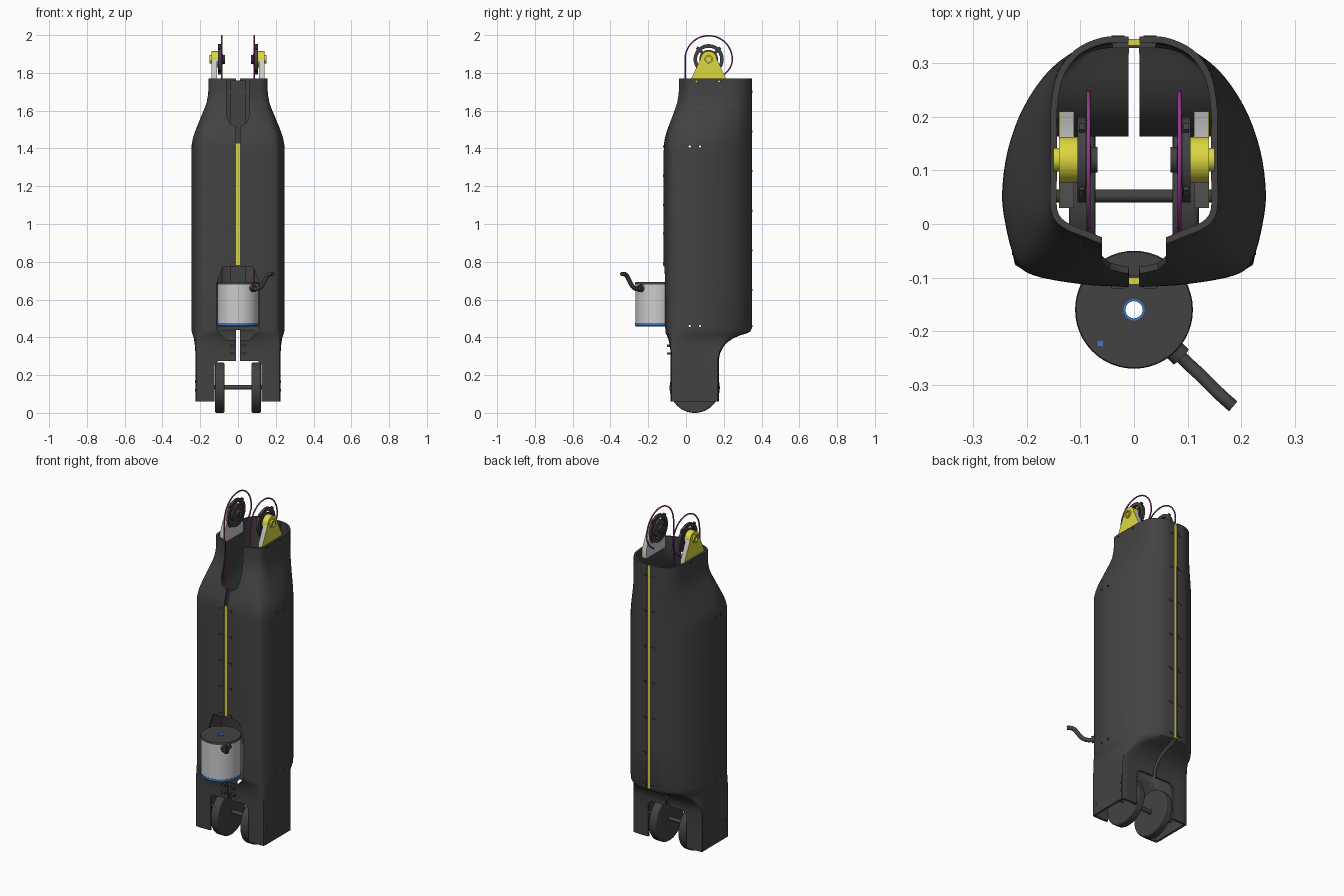
import bpy, bmesh
from math import sin, cos, pi, radians
from mathutils import Vector, Matrix

if "Cube" in bpy.data.objects:
    bpy.data.objects.remove(bpy.data.objects["Cube"])


def mat(name, rgb):
    m = bpy.data.materials.new(name)
    m.diffuse_color = (*rgb, 1)
    m.use_nodes = True
    m.node_tree.nodes["Principled BSDF"].inputs["Base Color"].default_value = m.diffuse_color
    return m


DARK = mat("dark", (0.055, 0.055, 0.055))
YELLOW = mat("yellow", (0.72, 0.68, 0.05))
PURPLE = mat("purple", (0.32, 0.04, 0.28))
BLUE = mat("blue", (0.04, 0.2, 0.6))


def finish(name, bm, m=None, mirror=False, bevel=0):
    bmesh.ops.recalc_face_normals(bm, faces=bm.faces)
    me = bpy.data.meshes.new(name)
    bm.to_mesh(me)
    bm.free()
    ob = bpy.data.objects.new(name, me)
    bpy.context.collection.objects.link(ob)
    if m:
        me.materials.append(m)
    if bevel:
        b = ob.modifiers.new("bevel", 'BEVEL')
        b.width, b.segments = bevel, 3
    if mirror:
        ob.modifiers.new("mirror", 'MIRROR').use_mirror_merge = False
    return ob


def add_prism(bm, pts, axis, a, b):
    # pts are (y,z) for axis x, (x,z) for axis y
    def co(p, d):
        return (d, p[0], p[1]) if axis == 'x' else (p[0], d, p[1])
    lo = [bm.verts.new(co(p, a)) for p in pts]
    hi = [bm.verts.new(co(p, b)) for p in pts]
    bm.faces.new(lo)
    bm.faces.new(hi[::-1])
    for i in range(len(pts)):
        j = (i + 1) % len(pts)
        bm.faces.new((lo[i], hi[i], hi[j], lo[j]))


def circle(y, z, r, n=32, a0=0, a1=2 * pi):
    full = abs(a1 - a0 - 2 * pi) < 1e-6
    k = n if full else n - 1
    return [(y + r * cos(a0 + (a1 - a0) * i / k), z + r * sin(a0 + (a1 - a0) * i / k)) for i in range(n)]


def prism(name, pts, axis, a, b, m=None, **kw):
    bm = bmesh.new()
    add_prism(bm, pts, axis, a, b)
    return finish(name, bm, m, **kw)


def rect(a, b, c, d):
    return [(a, c), (b, c), (b, d), (a, d)]


def lathe(name, prof, centre, axis, m=None, n=48, mirror=False):
    # closed (radius, height) profile spun round the axis
    bm = bmesh.new()
    rings = []
    for i in range(n):
        c, s = cos(2 * pi * i / n), sin(2 * pi * i / n)
        rings.append([bm.verts.new(Vector(centre) + Vector((h, r * c, r * s) if axis == 'x' else (r * c, r * s, h)))
                      for r, h in prof])
    for i in range(n):
        p, q = rings[i], rings[(i + 1) % n]
        for j in range(len(prof)):
            k = (j + 1) % len(prof)
            bm.faces.new((p[j], q[j], q[k], p[k]))
    return finish(name, bm, m, mirror)


def tube(name, pts, r, m):
    cu = bpy.data.curves.new(name, 'CURVE')
    cu.dimensions, cu.bevel_depth, cu.bevel_resolution, cu.use_fill_caps = '3D', r, 3, True
    sp = cu.splines.new('POLY')
    sp.points.add(len(pts) - 1)
    for p, c in zip(sp.points, pts):
        p.co = (*c, 1)
    sp.use_smooth = True
    cu.materials.append(m)
    ob = bpy.data.objects.new(name, cu)
    bpy.context.collection.objects.link(ob)


def spline(pts, n):
    p = [Vector(v) for v in pts]
    p = [2 * p[0] - p[1]] + p + [2 * p[-1] - p[-2]]
    out = []
    for i in range(1, len(p) - 2):
        a, b, c, d = p[i - 1:i + 3]
        for k in range(n):
            t = k / n
            out.append(0.5 * (2 * b + (c - a) * t + (2 * a - 5 * b + 4 * c - d) * t * t + (3 * b - a - 3 * c + d) * t ** 3))
    return out + [p[-2]]


# shell half: three cross-sections blended up the height
G = 0.01
mid = spline([(G, -.118), (.1, -.112), (.19, -.095), (.222, -.065), (.24, 0), (.246, .06), (.235, .14),
              (.205, .22), (.155, .29), (.09, .335), (.05, .347), (G, .35)], 4)
top = spline([(G, -.04), (.05, -.04), (.09, -.025), (.135, -.005), (.155, .025), (.156, .09), (.156, .16),
              (.155, .22), (.143, .28), (.11, .325), (.06, .348), (G, .35)], 4)
bot = spline([(G, -.08), (.1, -.08), (.205, -.08), (.224, -.068), (.225, -.02), (.225, .03), (.225, .08),
              (.225, .12), (.225, .155), (.215, .173), (.12, .175), (G, .175)], 4)
stations = [(.06, 1, 0), (.17, 1, 0), (.29, 1, 0), (.32, .96, 0), (.35, .87, 0), (.375, .74, 0), (.395, .57, 0),
            (.41, .37, 0), (.42, .18, 0), (.43, .06, 0), (.45, 0, 0), (.7, 0, 0), (1, 0, 0), (1.38, 0, 0), (1.42, 0, .01),
            (1.45, 0, .07), (1.48, 0, .17), (1.52, 0, .34), (1.57, 0, .57), (1.61, 0, .76), (1.645, 0, .9),
            (1.68, 0, .97), (1.71, 0, 1), (1.77, 0, 1)]
bm = bmesh.new()
rows = [[bm.verts.new((*(m + wb * (b - m) + wt * (t - m)), z)) for m, b, t in zip(mid, bot, top)]
        for z, wb, wt in stations]
for p, q in zip(rows, rows[1:]):
    for i in range(len(p) - 1):
        bm.faces.new((p[i], p[i + 1], q[i + 1], q[i]))
shell = finish("shell", bm, DARK)
if sum(f.normal.x * f.area for f in shell.data.polygons) < 0:
    shell.data.flip_normals()
sol = shell.modifiers.new("wall", 'SOLIDIFY')
sol.thickness, sol.offset = 0.012, -1

# cutters: top notch, canister window, wheel opening, side screw holes
bm = bmesh.new()
add_prism(bm, [(-.05, 1.8), (.06, 1.8), (.06, 1.57), (.045, 1.535), (.02, 1.52), (-.05, 1.52)], 'y', -.3, .1)
add_prism(bm, [(-.05, .775), (.08, .775), (.113, .69), (.113, .44), (.06, .385), (-.05, .385)], 'y', -.3, .0)
add_prism(bm, [(-.05, 0), (.125, 0), (.125, .255), (.105, .275), (-.05, .275)], 'y', -.3, .4)
for y, z in [(.02, 1.41), (.075, 1.41), (.02, .46), (.075, .46), (.055, 1.755), (.175, 1.755)]:
    add_prism(bm, circle(y, z, .006, 10), 'x', .1, .35)
cutter = finish("cutter", bm)
cutter.hide_render = True
bo = shell.modifiers.new("cut", 'BOOLEAN')
bo.object, bo.solver = cutter, 'EXACT'
bpy.context.view_layer.update()
cut = bpy.data.meshes.new_from_object(shell.evaluated_get(bpy.context.evaluated_depsgraph_get()))
shell.modifiers.clear()
shell.data = cut
bpy.data.objects.remove(cutter)
shell.modifiers.new("mirror", 'MIRROR').use_mirror_merge = False

# seam strips, front and back
prism("front_seam_strip", rect(-G, G, .78, 1.43), 'y', -.113, -.1, YELLOW)
prism("back_seam_strip", rect(-G, G, .44, 1.76), 'y', .334, .345, YELLOW)
prism("front_seam_backing", rect(-.035, .035, .79, 1.42), 'y', -.104, -.096, DARK)
prism("back_seam_backing", rect(-.04, .04, .44, 1.76), 'y', .328, .338, DARK)

# seam bolts and lower leg bolts
bm = bmesh.new()
for z in (.79, .95, 1.1, 1.255, 1.41):
    add_prism(bm, rect(.018, .042, z - .006, z + .006), 'y', -.121, -.11)
for z in (.315, .355):
    add_prism(bm, rect(.018, .042, z - .006, z + .006), 'y', -.1, -.08)
for z in (.46, .65, .86, 1.07, 1.28, 1.49, 1.7):
    add_prism(bm, rect(.018, .042, z - .006, z + .006), 'y', .335, .352)
for y in (-.05, .155):
    for z in (.12, .165):
        add_prism(bm, circle(y, z, .008, 10), 'x', .21, .228)
finish("bolts", bm, DARK, mirror=True)

# wheels and axle
prism("wheel", circle(.046, .133, .133, 64), 'x', .072, .121, DARK, mirror=True, bevel=.008)
prism("axle", circle(.052, .135, .012, 20), 'x', -.218, .218, DARK)

# pulley brackets
py, pz = .12, 1.872
outline = [(.03, 1.72), (.21, 1.72), (.21, 1.775)] + circle(py, pz, .04, 14, radians(20), radians(160)) + [(.03, 1.775)]
prism("bracket", outline, 'x', .112, .137, mirror=True)
prism("bracket_face", outline, 'x', .137, .14, YELLOW, mirror=True)
lathe("bearing_boss", [(.014, .104), (.043, .104), (.043, .14), (.022, .14), (.022, .15), (.014, .15)],
      (0, py, pz), 'x', YELLOW, 32, True)

# pulleys: rim, spokes, hub
lathe("pulley_rim", [(.061, .09), (.08, .09), (.08, .105), (.061, .105)], (0, py, pz), 'x', DARK, 48, True)
lathe("pulley_hub", [(.008, .068), (.024, .068), (.024, .08), (.05, .084), (.05, .104), (.008, .104)],
      (0, py, pz), 'x', DARK, 32, True)
bm = bmesh.new()
for k in range(4):
    a = radians(45 + 90 * k)
    d, n = Vector((cos(a), sin(a))), Vector((-sin(a), cos(a))) * .008
    c = Vector((py, pz))
    add_prism(bm, [c + d * .03 - n, c + d * .088 - n, c + d * .088 + n, c + d * .03 + n], 'x', .092, .103)
finish("pulley_spokes", bm, DARK, mirror=True)

# hoist cables looping over the pulleys
loop = [(-.045, .6), (-.04, .72), (-.005, .85), (-.005, 1.78)]
loop += circle(py, pz, .125, 33, pi, 0)
loop += [(.243, 1.85), (.234, 1.828), (.22, 1.808), (.2, 1.79), (.18, 1.775)]
for s, side in ((1, "right"), (-1, "left")):
    tube(side + "_cable", [(s * .085, y, z) for y, z in loop], .004, PURPLE)

# canister with bore, lid, base and button
c = (0, -.16, 0)
lathe("canister", [(.017, .475), (.108, .475), (.108, .682), (.017, .682)], c, 'z')
lathe("canister_lid", [(.019, .68), (.11, .68), (.11, .688), (.108, .692), (.019, .692)], c, 'z', DARK)
lathe("canister_base", [(.017, .458), (.106, .458), (.109, .462), (.109, .475), (.017, .475)], c, 'z', BLUE)
lathe("bore_ring", [(.016, .676), (.02, .676), (.02, .693), (.016, .693)], c, 'z', BLUE)
prism("button", rect(-.068, -.058, .69, .694), 'y', -.228, -.218, BLUE)

# hose and its fitting
tube("hose_fitting", [(.06, -.22, .662), (.088, -.248, .658)], .02, DARK)
tube("hose", spline([(.07, -.23, .66), (.1, -.26, .656), (.125, -.283, .67), (.142, -.3, .7), (.155, -.313, .725),
                     (.17, -.327, .735), (.185, -.34, .735)], 5), .012, DARK)

# smooth shading with sharp edges kept
bpy.ops.object.select_all(action='DESELECT')
for ob in bpy.data.objects:
    if ob.type == 'MESH':
        ob.select_set(True)
        bpy.context.view_layer.objects.active = ob
bpy.ops.object.shade_smooth_by_angle(angle=radians(35))
